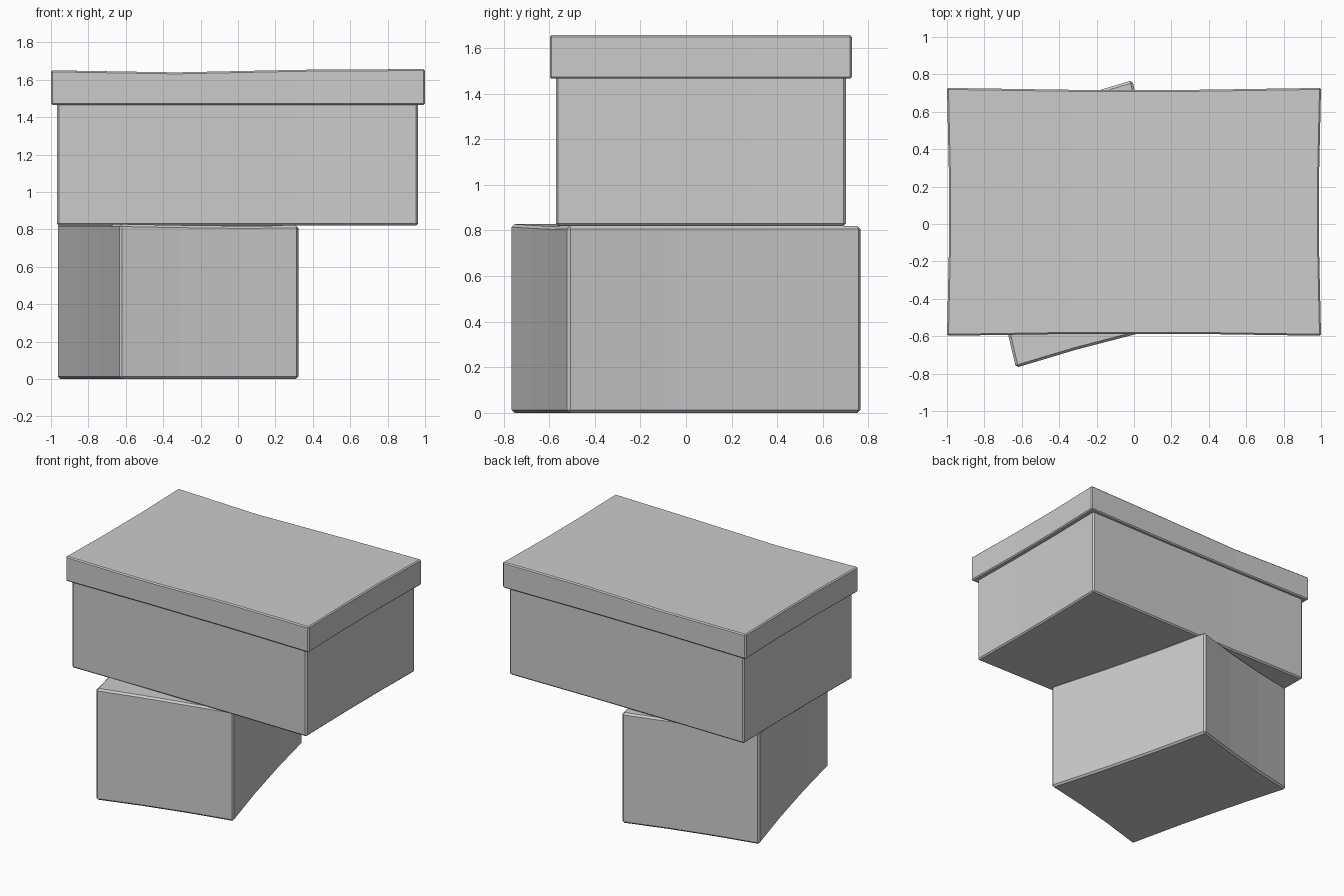
import bpy, bmesh, math

if "Cube" in bpy.data.objects:
    bpy.data.objects.remove(bpy.data.objects["Cube"])

def worn_box(name, center, size, pull, dips=None, angle=0.0, bevel=0.01):
    """Box with slightly caved-in sides and top, and a narrow edge bevel."""
    bm = bmesh.new()
    bmesh.ops.create_cube(bm, size=2)
    flat = [e for e in bm.edges if abs(e.verts[0].co.z - e.verts[1].co.z) < 0.1]
    bmesh.ops.subdivide_edges(bm, edges=flat, cuts=2, use_grid_fill=True)
    for v in bm.verts:
        x, y, z = v.co
        px, py, pz = x * size[0] / 2, y * size[1] / 2, z * size[2] / 2
        if abs(x) > 0.99:
            px -= math.copysign(pull * 1.5 * (1 - abs(y)), x)
        if abs(y) > 0.99:
            py -= math.copysign(pull * 1.5 * (1 - abs(x)), y)
        if z > 0 and dips:
            # dips: height drop at the four stations along x
            pz -= dips[round((x + 1) * 1.5)]
        v.co = (px, py, pz)
    bmesh.ops.recalc_face_normals(bm, faces=bm.faces)
    mesh = bpy.data.meshes.new(name)
    bm.to_mesh(mesh)
    bm.free()
    obj = bpy.data.objects.new(name, mesh)
    bpy.context.collection.objects.link(obj)
    obj.location = center
    obj.rotation_euler.z = angle
    mod = obj.modifiers.new("worn_edges", 'BEVEL')
    mod.width = bevel
    mod.segments = 1
    mod.limit_method = 'ANGLE'
    mod.angle_limit = math.radians(40)
    return obj

# Lower box, turned on the floor
worn_box("lower_box", (-0.32, 0, 0.414), (0.99, 1.33, 0.828), 0.012,
         dips=(0, 0.006, 0.01, 0.008), angle=math.radians(14.6), bevel=0.013)

# Upper box resting on it
worn_box("upper_box", (-0.002, 0.065, 1.16), (1.93, 1.272, 0.68), 0.006)

# Overhanging lid with a sagging top
worn_box("upper_box_lid", (0, 0.065, 1.5615), (2.0, 1.325, 0.191), 0.01,
         dips=(0.007, 0.018, 0.004, 0.0), bevel=0.008)
